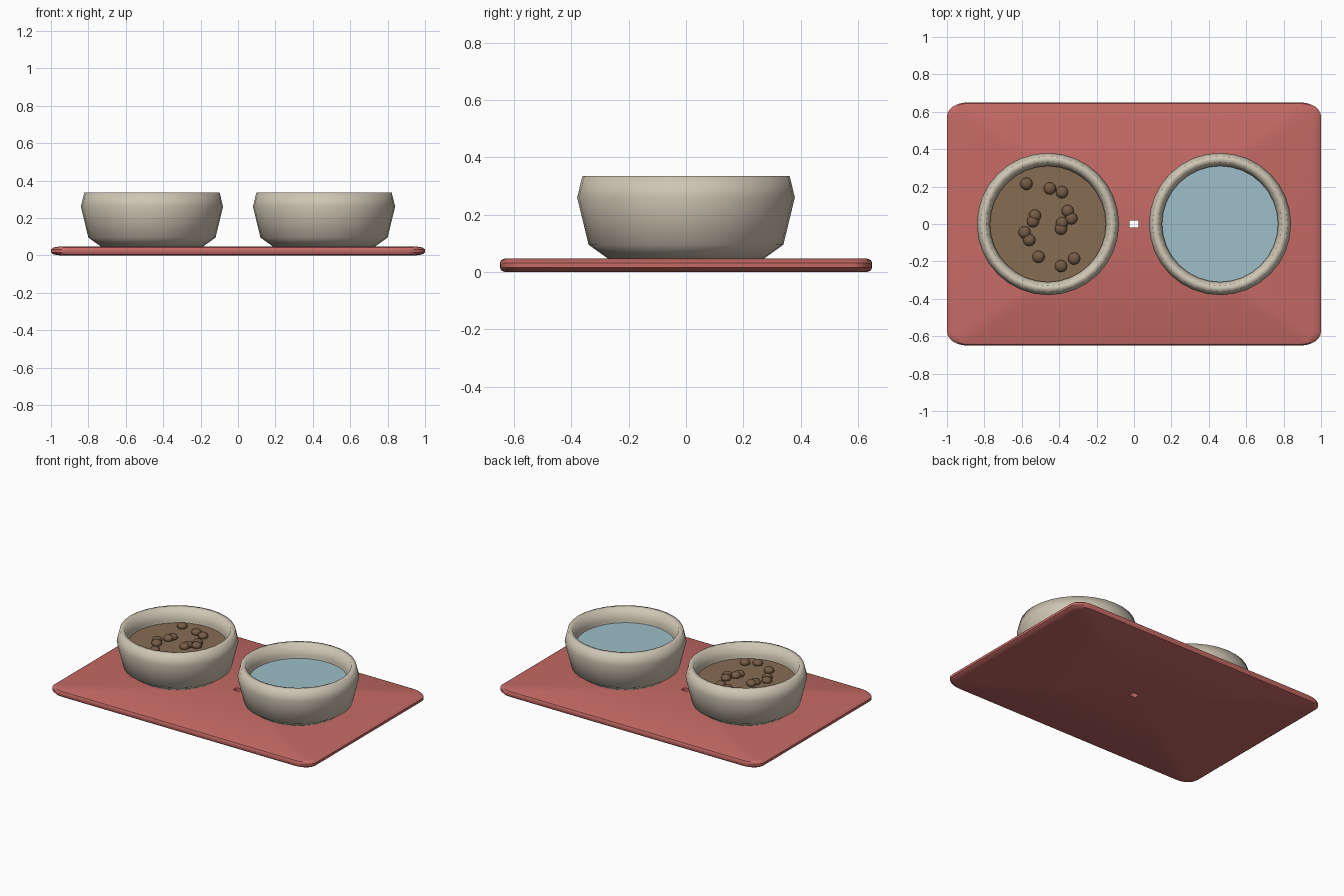
import bpy, bmesh, math

cube = bpy.data.objects.get("Cube")
if cube:
    bpy.data.objects.remove(cube)


def material(name, rgb):
    m = bpy.data.materials.new(name)
    m.use_nodes = True
    m.diffuse_color = (*rgb, 1)
    m.node_tree.nodes["Principled BSDF"].inputs["Base Color"].default_value = (*rgb, 1)
    return m


RED = material("mat red", (0.56, 0.145, 0.13))
CREAM = material("bowl cream", (0.62, 0.56, 0.45))
BLUE = material("water blue", (0.34, 0.52, 0.58))
BROWN = material("food brown", (0.24, 0.15, 0.085))
DARK = material("kibble brown", (0.18, 0.105, 0.06))


def make(name, bm, mat, angle):
    bmesh.ops.recalc_face_normals(bm, faces=bm.faces[:])
    mesh = bpy.data.meshes.new(name)
    bm.to_mesh(mesh)
    bm.free()
    mesh.materials.append(mat)
    ob = bpy.data.objects.new(name, mesh)
    bpy.context.collection.objects.link(ob)
    bpy.ops.object.select_all(action="DESELECT")
    ob.select_set(True)
    bpy.context.view_layer.objects.active = ob
    bpy.ops.object.shade_smooth_by_angle(angle=math.radians(angle))
    return ob


def bridge(bm, rings, closed=False):
    # Joins equally long vertex loops with quads
    pairs = list(zip(rings, rings[1:]))
    if closed:
        pairs.append((rings[-1], rings[0]))
    for a, b in pairs:
        n = len(a)
        for i in range(n):
            j = (i + 1) % n
            bm.faces.new((a[i], a[j], b[j], b[i]))


def rounded_rect(bm, hx, hy, rx, ry, z, steps=6):
    ring = []
    for q, (sx, sy) in enumerate(((1, 1), (-1, 1), (-1, -1), (1, -1))):
        for k in range(steps + 1):
            a = math.pi / 2 * (q + k / steps)
            ring.append(bm.verts.new((sx * (hx - rx) + rx * math.cos(a),
                                      sy * (hy - ry) + ry * math.sin(a), z)))
    return ring


# Mat: soft-edged slab with a small hole in the middle
bm = bmesh.new()
rings = [rounded_rect(bm, 0.024, 0.019, 0.008, 0.006, 0)]
for inset, z in ((1, 0), (0.3, 0.005), (0, 0.015), (0, 0.032), (0.3, 0.042), (1, 0.047)):
    rings.append(rounded_rect(bm, 1 - 0.045 * inset, 0.65 - 0.018 * inset,
                              0.11 - 0.03 * inset, 0.075 - 0.015 * inset, z))
rings.append(rounded_rect(bm, 0.024, 0.019, 0.008, 0.006, 0.047))
bridge(bm, rings, closed=True)
make("mat", bm, RED, 35)

# Bowls: one lathed wall, with a flat fill inside
WALL = ((0.27, 0.045), (0.34, 0.095), (0.38, 0.26), (0.362, 0.335),
        (0.33, 0.335), (0.31, 0.26), (0.31, 0.23), (0.26, 0.1))
SEGMENTS = 32
FILL_Z = 0.24


def bowl(name, x):
    bm = bmesh.new()
    rings = []
    for r, z in WALL:
        rings.append([bm.verts.new((x + r * math.cos(math.tau * i / SEGMENTS),
                                    r * math.sin(math.tau * i / SEGMENTS), z))
                      for i in range(SEGMENTS)])
    bridge(bm, rings)
    bm.faces.new(rings[0])
    bm.faces.new(rings[-1])
    make(name, bm, CREAM, 80)


def fill(name, x, mat):
    bm = bmesh.new()
    bmesh.ops.create_cone(bm, cap_ends=True, segments=SEGMENTS, radius1=0.305,
                          radius2=0.311, depth=0.02)
    bmesh.ops.translate(bm, verts=bm.verts[:], vec=(x, 0, FILL_Z - 0.01))
    make(name, bm, mat, 35)


for side, x, content, mat in (("right", -0.46, "food", BROWN), ("left", 0.46, "water", BLUE)):
    bowl(side + "_bowl", x)
    fill(content, x, mat)

# Kibble: slightly flattened balls resting on the food
KIBBLE = ((-0.575, 0.215), (-0.45, 0.19), (-0.385, 0.17), (-0.355, 0.07), (-0.335, 0.03),
          (-0.385, 0.005), (-0.39, -0.025), (-0.53, 0.045), (-0.54, 0.015), (-0.585, -0.045),
          (-0.56, -0.085), (-0.51, -0.175), (-0.39, -0.225), (-0.32, -0.185))
for i, (x, y) in enumerate(KIBBLE):
    bm = bmesh.new()
    bmesh.ops.create_uvsphere(bm, u_segments=12, v_segments=8, radius=0.033)
    bmesh.ops.scale(bm, verts=bm.verts[:], vec=(1, 1, 0.7))
    bmesh.ops.translate(bm, verts=bm.verts[:], vec=(x, y, FILL_Z + 0.01))
    make(f"kibble_{i + 1}", bm, DARK, 60)
